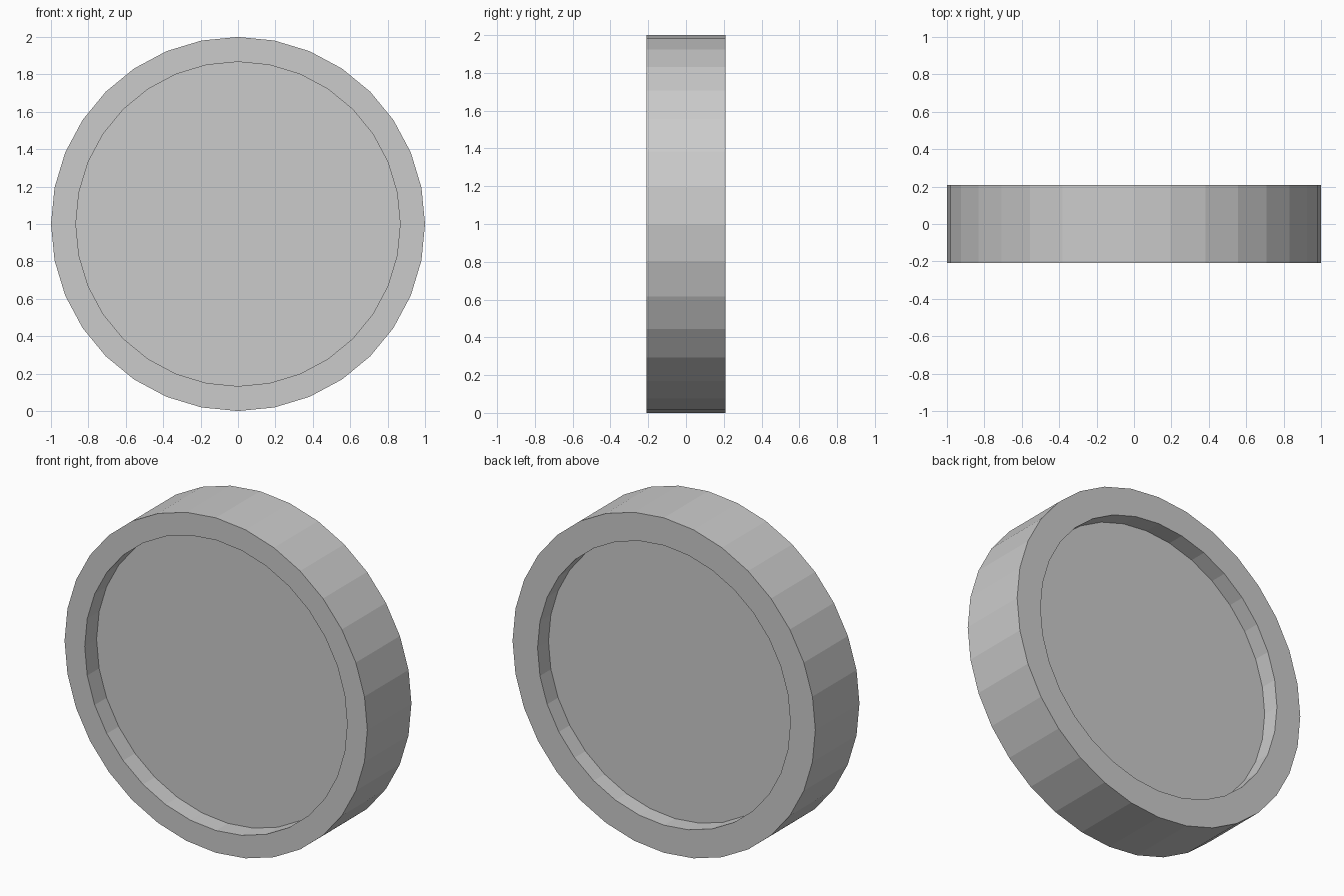
import bpy, bmesh
from math import sin, cos, pi

if "Cube" in bpy.data.objects:
    bpy.data.objects.remove(bpy.data.objects["Cube"])

SIDES = 32
# Cross-section as (radius, y): front floor, front rim, back rim, back floor
PROFILE = [(0.867, -0.096), (0.867, -0.208), (1.0, -0.208),
           (1.0, 0.208), (0.835, 0.208), (0.835, 0.105)]

bm = bmesh.new()

# One ring of vertices per profile point
rings = [[bm.verts.new((r * sin(2 * pi * i / SIDES), y, 1 + r * cos(2 * pi * i / SIDES)))
          for i in range(SIDES)] for r, y in PROFILE]

# Walls and rims
for a, b in zip(rings, rings[1:]):
    for i in range(SIDES):
        j = (i + 1) % SIDES
        bm.faces.new((a[i], a[j], b[j], b[i]))

# Recessed floors on both sides
bm.faces.new(rings[0])
bm.faces.new(rings[-1])
bmesh.ops.recalc_face_normals(bm, faces=bm.faces[:])

mesh = bpy.data.meshes.new("recessed_disc")
bm.to_mesh(mesh)
bm.free()
disc = bpy.data.objects.new("recessed_disc", mesh)
bpy.context.collection.objects.link(disc)
